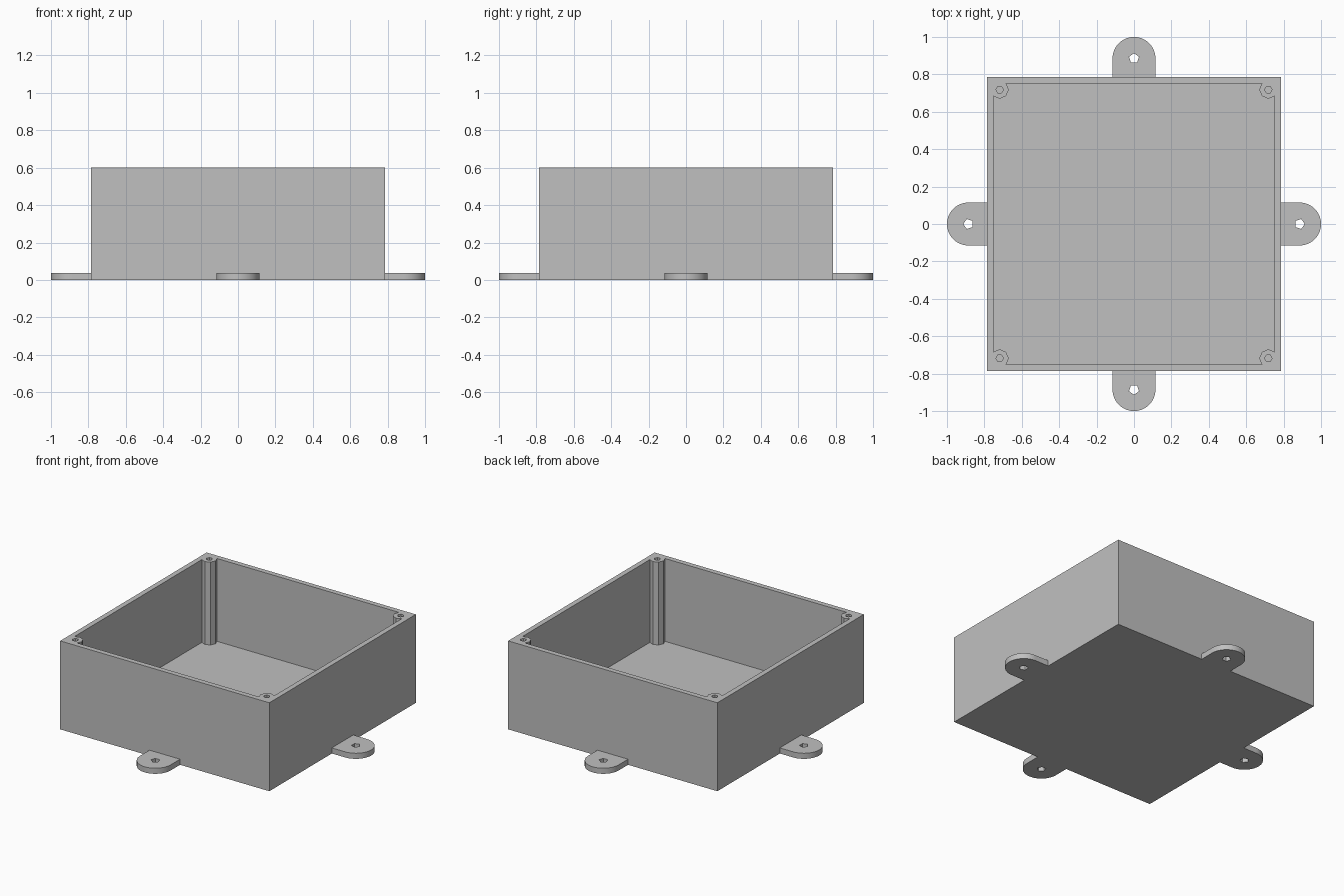
import bpy, bmesh
from math import cos, sin, pi
from mathutils import Matrix

if "Cube" in bpy.data.objects:
    bpy.data.objects.remove(bpy.data.objects["Cube"], do_unlink=True)

HALF, INNER, HEIGHT, BASE = 0.785, 0.75, 0.6, 0.038
POST_AT, POST_R, SCREW_R = 0.718, 0.048, 0.02
TAB_AT, TAB_R, TAB_HOLE_R = 0.885, 0.115, 0.028

grey = bpy.data.materials.new("plain grey")
grey.use_nodes = True
colour = (0.53, 0.53, 0.53, 1)
grey.diffuse_color = colour
grey.node_tree.nodes["Principled BSDF"].inputs["Base Color"].default_value = colour


def prism(name, outline, z0, z1, turn=0.0):
    """Extrude a flat counter-clockwise outline from z0 to z1, turned about z."""
    bm = bmesh.new()
    face = bm.faces.new([bm.verts.new((x, y, z0)) for x, y in outline])
    top = bmesh.ops.extrude_face_region(bm, geom=[face])["geom"]
    bmesh.ops.translate(bm, vec=(0, 0, z1 - z0),
                        verts=[g for g in top if isinstance(g, bmesh.types.BMVert)])
    bmesh.ops.recalc_face_normals(bm, faces=bm.faces)
    bm.transform(Matrix.Rotation(turn, 4, "Z"))
    mesh = bpy.data.meshes.new(name)
    bm.to_mesh(mesh)
    bm.free()
    mesh.materials.append(grey)
    obj = bpy.data.objects.new(name, mesh)
    bpy.context.scene.collection.objects.link(obj)
    return obj


def square(h):
    return [(-h, -h), (h, -h), (h, h), (-h, h)]


def ring(cx, cy, r, n):
    return [(cx + r * cos(2 * pi * i / n), cy + r * sin(2 * pi * i / n)) for i in range(n)]


def combine(body, tool, operation):
    """Apply a boolean to the body and discard the tool."""
    tool.hide_render = True
    mod = body.modifiers.new("combine", "BOOLEAN")
    mod.operation, mod.solver, mod.object = operation, "EXACT", tool
    bpy.context.view_layer.update()
    evaluated = body.evaluated_get(bpy.context.evaluated_depsgraph_get())
    mesh = bpy.data.meshes.new_from_object(evaluated)
    body.modifiers.clear()
    body.data = mesh
    bpy.data.objects.remove(tool, do_unlink=True)


# Open box
box = prism("enclosure_box", square(HALF), 0, HEIGHT)
combine(box, prism("cavity", square(INNER), BASE, HEIGHT + 0.1), "DIFFERENCE")

# Corner screw posts
for sx in (-1, 1):
    for sy in (-1, 1):
        x, y = sx * POST_AT, sy * POST_AT
        combine(box, prism("post", ring(x, y, POST_R, 8), BASE / 2, HEIGHT), "UNION")
        combine(box, prism("screw_hole", ring(x, y, SCREW_R, 6), BASE, HEIGHT + 0.1),
                "DIFFERENCE")

# Rounded mounting tabs, one in the middle of each side
arc = [(TAB_AT + TAB_R * cos(a), TAB_R * sin(a))
       for a in (pi * (i / 32 - 0.5) for i in range(33))]
tab_outline = [(INNER + 0.01, -TAB_R)] + arc + [(INNER + 0.01, TAB_R)]
for k in range(4):
    turn = k * pi / 2
    combine(box, prism("tab", tab_outline, 0, BASE, turn), "UNION")
    combine(box, prism("tab_hole", ring(TAB_AT, 0, TAB_HOLE_R, 5), -0.1, 0.1, turn),
            "DIFFERENCE")

# Smooth only the rounded tab ends
bpy.ops.object.select_all(action="DESELECT")
box.select_set(True)
bpy.context.view_layer.objects.active = box
bpy.ops.object.shade_smooth_by_angle(angle=pi / 6)
